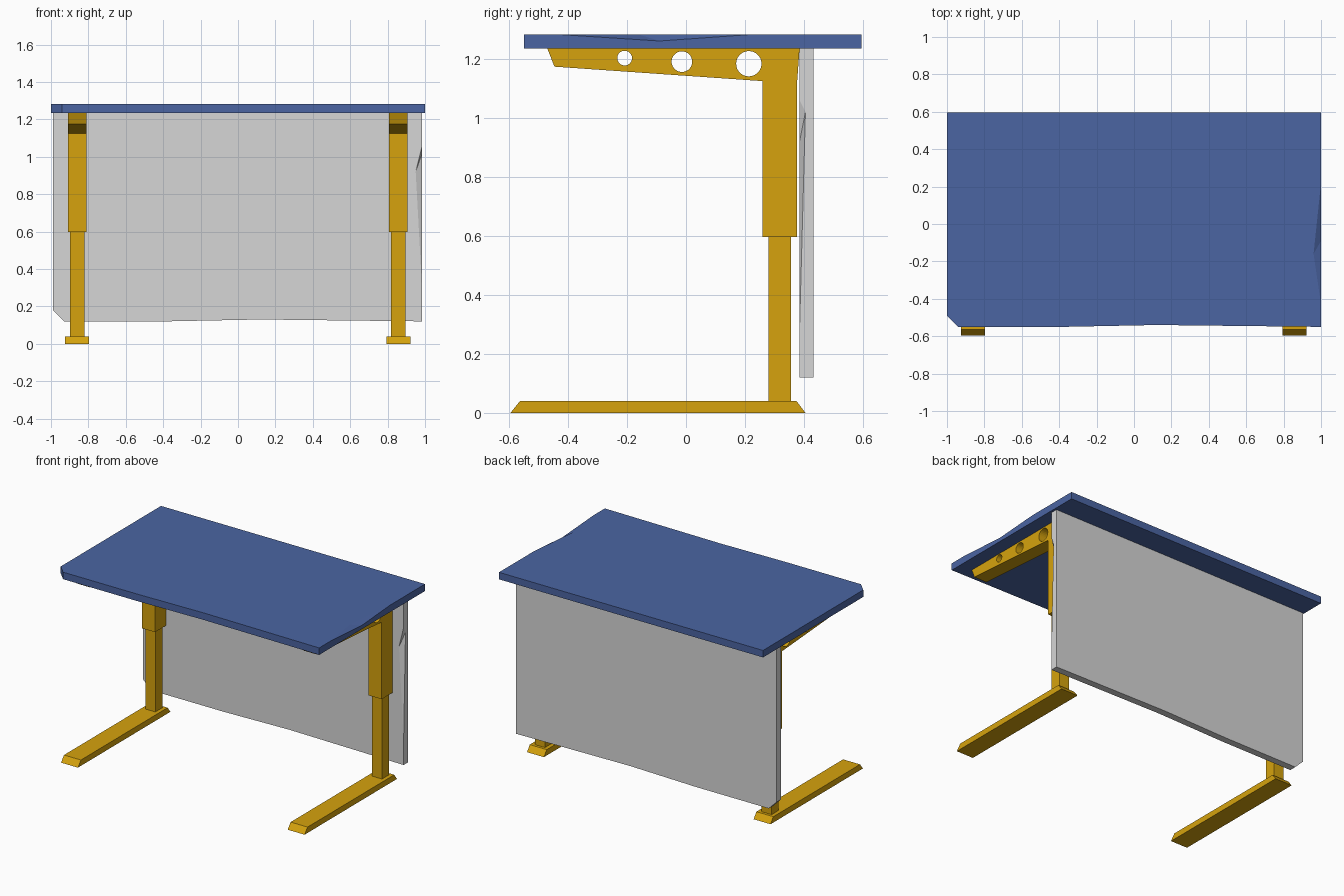
import bpy, bmesh, math
from mathutils import Matrix, Vector

if "Cube" in bpy.data.objects:
    bpy.data.objects.remove(bpy.data.objects["Cube"])


def material(name, rgb):
    m = bpy.data.materials.new(name)
    m.diffuse_color = (*rgb, 1.0)
    m.use_nodes = True
    m.node_tree.nodes["Principled BSDF"].inputs["Base Color"].default_value = m.diffuse_color
    return m


BLUE = material("blue laminate", (0.07, 0.13, 0.365))
YELLOW = material("yellow metal", (0.67, 0.365, 0.004))
GREY = material("light grey panel", (0.67, 0.67, 0.67))


def slab(name, x0, x1, v0, v1, thick, dent, place, mat):
    """Board with a clipped corner, a bowed lower edge and a dented right edge.
    dent = (start v, edge v, edge depth, end v, inner x, inner v)"""
    a, ev, depth, b, ix, iv = dent
    outline = [(x0, v0 + 0.06), (x0 + 0.06, v0), (-0.38, v0), (0.12, v0 + 0.01), (x1, v0),
               (x1, a), (x1, ev), (x1, b), (x1, v1), (x0, v1)]
    bm = bmesh.new()
    low = [bm.verts.new((u, v, 0)) for u, v in outline]
    top = [bm.verts.new((u, v, thick - depth if i == 6 else thick))
           for i, (u, v) in enumerate(outline)]
    inner = bm.verts.new((ix, iv, thick))
    n = len(outline)
    bm.faces.new(low[::-1])
    for i in range(n):
        j = (i + 1) % n
        bm.faces.new((low[i], low[j], top[j], top[i]))
    bm.faces.new(top[:6] + [inner] + top[7:])
    bm.faces.new((top[5], top[6], inner))
    bm.faces.new((top[6], top[7], inner))
    bmesh.ops.triangulate(bm, faces=[f for f in bm.faces if len(f.verts) > 4])
    bm.transform(place)
    bmesh.ops.recalc_face_normals(bm, faces=bm.faces)
    me = bpy.data.meshes.new(name)
    bm.to_mesh(me)
    bm.free()
    me.materials.append(mat)
    bpy.context.collection.objects.link(bpy.data.objects.new(name, me))


# Side profile (y, z) swept along x, with optional round holes
SIDE = Matrix(((0, 0, 1, 0), (1, 0, 0, 0), (0, 1, 0, 0), (0, 0, 0, 1)))


def profile(name, points, width, x, holes=()):
    cu = bpy.data.curves.new(name, 'CURVE')
    cu.dimensions = '2D'
    cu.fill_mode = 'BOTH'
    cu.extrude = width / 2
    loops = [points]
    for y, z, r in holes:
        loops.append([(y + r * math.cos(k * math.tau / 28), z + r * math.sin(k * math.tau / 28))
                      for k in range(28)])
    for loop in loops:
        s = cu.splines.new('POLY')
        s.points.add(len(loop) - 1)
        for p, (y, z) in zip(s.points, loop):
            p.co = (y, z, 0, 1)
        s.use_cyclic_u = True
    tmp = bpy.data.objects.new(name + "_curve", cu)
    bpy.context.collection.objects.link(tmp)
    dg = bpy.context.evaluated_depsgraph_get()
    me = bpy.data.meshes.new_from_object(tmp.evaluated_get(dg))
    bpy.data.objects.remove(tmp)
    bm = bmesh.new()
    bm.from_mesh(me)
    bmesh.ops.remove_doubles(bm, verts=bm.verts, dist=1e-5)
    bm.transform(Matrix.Translation((x, 0, 0)) @ SIDE)
    bmesh.ops.recalc_face_normals(bm, faces=bm.faces)
    for f in bm.faces:
        f.smooth = False
    bm.to_mesh(me)
    bm.free()
    me.materials.clear()
    me.materials.append(YELLOW)
    bpy.context.collection.objects.link(bpy.data.objects.new(name, me))


# Desktop
slab("desktop", -1, 1, -0.55, 0.595, 0.048,
     (-0.43, -0.09, 0.022, 0.22, 0.96, -0.16),
     Matrix.Translation((0, 0, 1.235)), BLUE)

# Modesty panel: same board stood upright, facing the front
slab("modesty_panel", -0.99, 0.985, 0.12, 1.235, 0.048,
     (0.28, 1.02, 0.02, 1.06, 0.95, 0.92),
     Matrix.Translation((0, 0.433, 0)) @ Matrix.Rotation(math.pi / 2, 4, 'X'), GREY)

# Legs: foot, inner column, and outer column with its drilled arm
for side, x in (("left", -0.86), ("right", 0.857)):
    profile(side + "_foot", [(-0.595, 0), (0.405, 0), (0.375, 0.04), (-0.563, 0.04)], 0.128, x)
    profile(side + "_inner_column",
            [(0.28, 0.03), (0.356, 0.03), (0.356, 0.61), (0.28, 0.61)], 0.076, x)
    profile(side + "_outer_column_and_arm",
            [(-0.47, 1.235), (-0.446, 1.174), (0.26, 1.125), (0.26, 0.597), (0.377, 0.597),
             (0.377, 1.125), (0.385, 1.235)], 0.098, x,
            holes=[(-0.208, 1.203, 0.025), (-0.014, 1.191, 0.035), (0.213, 1.184, 0.043)])
